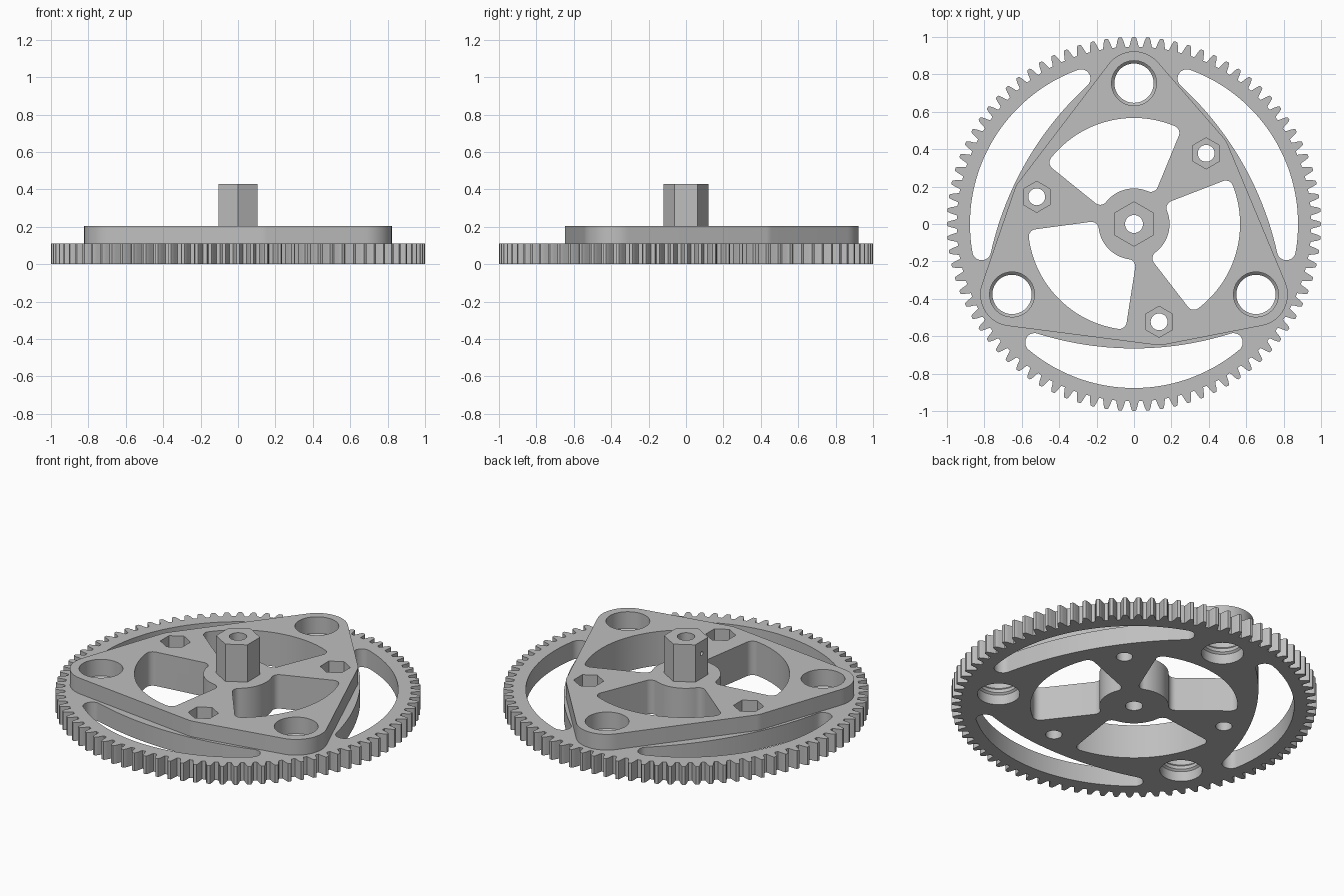
import bpy
import bmesh
from math import sin, cos, radians, pi, asin, atan, atan2, hypot
from mathutils import Vector, Matrix
from mathutils.geometry import convex_hull_2d

if "Cube" in bpy.data.objects:
    bpy.data.objects.remove(bpy.data.objects["Cube"])

GEAR_TOP, PLATE_TOP, SHAFT_TOP = 0.11, 0.205, 0.43
TEETH = 84
THIRD = 2 * pi / 3
BORE_R = 0.048
BOLT_ANGLE = radians(44.4)

grey = bpy.data.materials.new("plain grey")
grey.use_nodes = True
grey.diffuse_color = (0.52, 0.52, 0.52, 1)
grey.node_tree.nodes["Principled BSDF"].inputs["Base Color"].default_value = grey.diffuse_color


def polar(r, a):
    return Vector((r * cos(a), r * sin(a)))


def arc(center, r, a0, a1, n=10):
    return [center + polar(r, a0 + (a1 - a0) * i / n) for i in range(n + 1)]


def circle(center, r, n=64, start=0.0):
    return arc(center, r, start, start + 2 * pi, n)[:-1]


def turned(points, a):
    rot = Matrix.Rotation(a, 2)
    return [rot @ p for p in points]


def mirrored(half):
    """Close a half outline whose ends lie on the x axis."""
    return half + [Vector((p.x, -p.y)) for p in reversed(half[1:-1])]


def loft(bm, levels):
    """Closed solid through equal-length outlines at rising heights."""
    rings = [[bm.verts.new((p.x, p.y, z)) for p in pts] for z, pts in levels]
    bm.faces.new(rings[0][::-1])
    bm.faces.new(rings[-1])
    for low, high in zip(rings, rings[1:]):
        for i in range(len(low)):
            j = (i + 1) % len(low)
            bm.faces.new((low[i], low[j], high[j], high[i]))


def prism(bm, points, z0, z1):
    loft(bm, [(z0, points), (z1, points)])


def finish(bm, name):
    bmesh.ops.recalc_face_normals(bm, faces=bm.faces[:])
    mesh = bpy.data.meshes.new(name)
    bm.to_mesh(mesh)
    bm.free()
    obj = bpy.data.objects.new(name, mesh)
    bpy.context.collection.objects.link(obj)
    mesh.materials.append(grey)
    return obj


def cut(obj, cutter_bm):
    """Subtract the cutters, then shade round walls smooth."""
    cutter = finish(cutter_bm, "cutter")
    cutter.hide_render = True
    mod = obj.modifiers.new("holes", 'BOOLEAN')
    mod.operation, mod.solver, mod.object = 'DIFFERENCE', 'EXACT', cutter
    bpy.ops.object.select_all(action='DESELECT')
    obj.select_set(True)
    bpy.context.view_layer.objects.active = obj
    bpy.ops.object.modifier_apply(modifier=mod.name)
    bpy.data.objects.remove(cutter)
    bpy.ops.object.shade_smooth_by_angle(angle=radians(30))


# Outlines shared by the layers
ORIGIN = Vector((0, 0))
corners = [polar(0.753, pi / 2 + k * THIRD) for k in range(3)]
bolts = [polar(0.54, BOLT_ANGLE + k * THIRD) for k in range(3)]


def window_outline(hub=0.19, rim=0.567, fillet=0.04):
    """Opening between two flared spokes, centred on +x."""
    flare, apex = atan(0.43), 0.107
    d = fillet - apex * sin(flare)
    side = -pi / 3
    a_in = flare + asin(d / (hub + fillet)) + side
    a_out = flare + asin(d / (rim - fillet)) + side
    foot = flare - pi / 2 + side
    half = arc(ORIGIN, hub, 0, a_in, 12)
    half += arc(polar(hub + fillet, a_in), fillet, a_in + pi, foot + 2 * pi)
    half += arc(polar(rim - fillet, a_out), fillet, foot, a_out)[0:]
    half += arc(ORIGIN, rim, a_out, 0, 20)[1:]
    # the hub arc and first fillet share one point
    del half[12]
    return mirrored(half)


def slot_outline(rim=0.877, fillet=0.05, bow=1.72, near=0.665):
    """Crescent slot with rounded ends, centred on +x."""
    end_angle = radians(40)
    end = polar(rim - fillet, end_angle)
    bow_center = Vector((near - bow, 0))
    v = end - bow_center
    a = atan2(v.y, v.x)
    half = arc(ORIGIN, rim, 0, end_angle, 20)
    half += arc(end, fillet, end_angle, a + pi, 14)[1:]
    half += arc(bow_center, hypot(v.x, v.y) - fillet, a, 0, 20)[1:]
    half[-1].y = 0
    return mirrored(half)


windows = [turned(window_outline(), BOLT_ANGLE + pi / 3 + k * THIRD) for k in range(3)]
slots = [turned(slot_outline(), -pi / 2 + k * THIRD) for k in range(3)]

# Toothed gear ring with spokes
pitch = 2 * pi / TEETH
tooth = [(0.948, -0.36), (0.960, -0.30), (0.978, -0.24), (0.994, -0.16), (1.0, -0.11)]
tooth += [(r, -f) for r, f in reversed(tooth)]
bm = bmesh.new()
prism(bm, [polar(r, (i + f) * pitch) for i in range(TEETH) for r, f in tooth], 0, GEAR_TOP)
gear = finish(bm, "gear")

holes = bmesh.new()
for outline in windows + slots:
    prism(holes, outline, -0.1, 0.3)
for center in bolts:
    prism(holes, circle(center, 0.045, 48), -0.1, 0.3)
prism(holes, circle(ORIGIN, BORE_R, 48), -0.1, 0.3)
# Corner bores narrow to a lip inside the gear
lip = [(-0.1, 0.116), (0.06, 0.116), (0.07, 0.105), (0.09, 0.105), (0.105, 0.12), (0.3, 0.12)]
for center in corners:
    loft(holes, [(z, circle(center, r)) for z, r in lip])
cut(gear, holes)

# Rounded triangular mounting plate
points = [p for c in corners for p in circle(c, 0.17, 72)]
points += [p for c in bolts for p in circle(c, 0.125, 72)]
bm = bmesh.new()
prism(bm, [points[i] for i in convex_hull_2d(points)], GEAR_TOP, PLATE_TOP)
plate = finish(bm, "mounting_plate")

holes = bmesh.new()
for outline in windows:
    prism(holes, outline, -0.1, 0.3)
for center in corners:
    prism(holes, circle(center, 0.12), -0.1, 0.3)
# Hexagonal nut pockets
for center in bolts:
    prism(holes, circle(center, 0.083, 6, pi / 2), -0.1, 0.3)
prism(holes, circle(ORIGIN, BORE_R, 48), -0.1, 0.3)
cut(plate, holes)

# Hexagonal shaft with a centre bore
bm = bmesh.new()
prism(bm, circle(ORIGIN, 0.121, 6, pi / 2), PLATE_TOP, SHAFT_TOP)
shaft = finish(bm, "hex_shaft")
holes = bmesh.new()
prism(holes, circle(ORIGIN, BORE_R, 48), -0.1, 0.6)
cut(shaft, holes)

# Small set screw hole in one flat of the shaft
holes = bmesh.new()
bmesh.ops.create_cone(holes, cap_ends=True, segments=20, radius1=0.012, radius2=0.012, depth=0.12,
                      matrix=Matrix.Translation((-0.09, 0, 0.355)) @ Matrix.Rotation(pi / 2, 4, 'Y'))
cut(shaft, holes)
